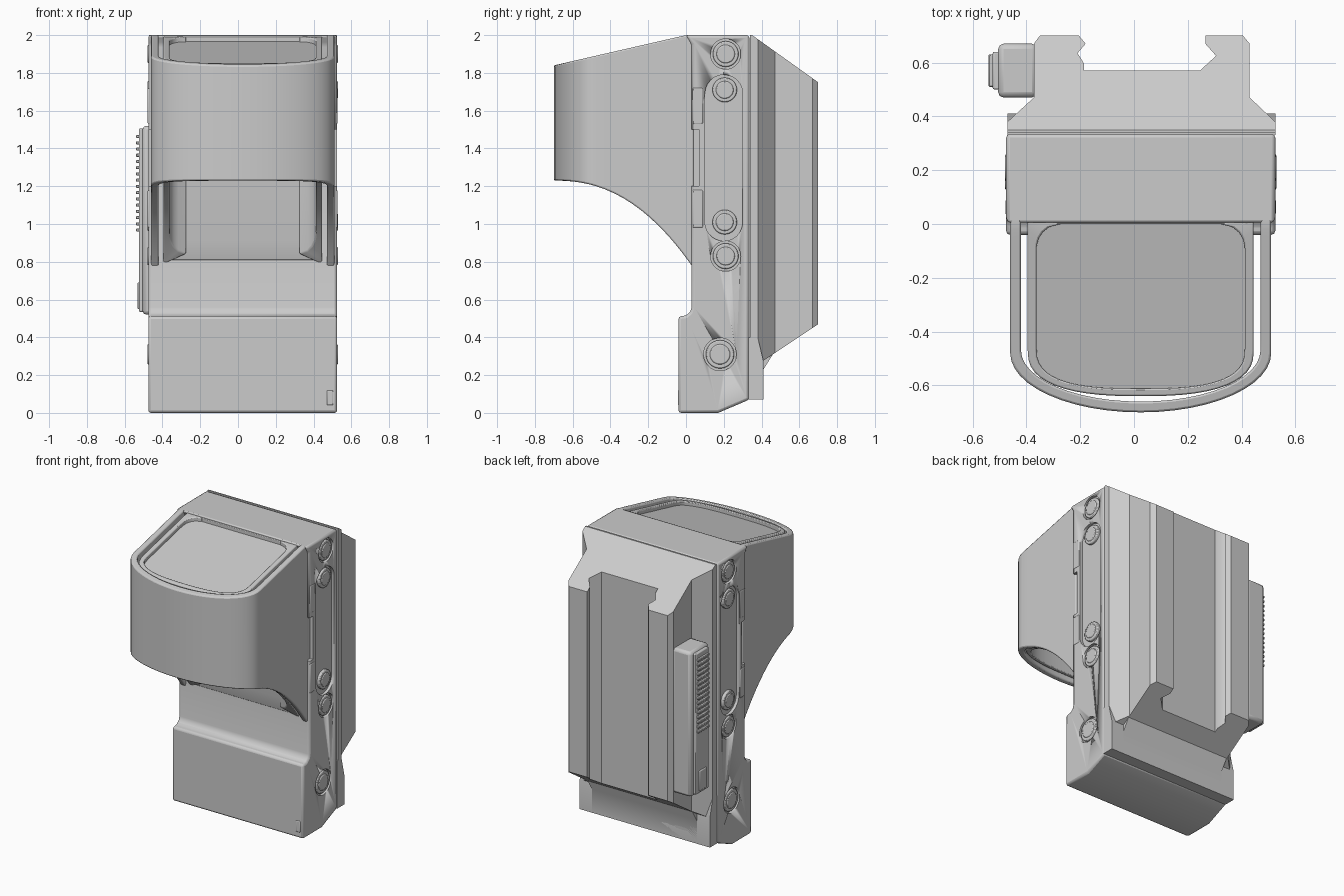
import bpy, bmesh, math
from mathutils import Vector

if "Cube" in bpy.data.objects:
    bpy.data.objects.remove(bpy.data.objects["Cube"])

CX = 0.025  # centre line of the housing


def finish(name, bm, bevel=0.0, seg=2, angle=35):
    bmesh.ops.recalc_face_normals(bm, faces=bm.faces)
    me = bpy.data.meshes.new(name)
    bm.to_mesh(me)
    bm.free()
    ob = bpy.data.objects.new(name, me)
    bpy.context.collection.objects.link(ob)
    if bevel:
        m = ob.modifiers.new("bevel", 'BEVEL')
        m.width, m.segments, m.limit_method = bevel, seg, 'ANGLE'
    bpy.context.view_layer.objects.active = ob
    for o in bpy.context.selected_objects:
        o.select_set(False)
    ob.select_set(True)
    bpy.ops.object.shade_smooth_by_angle(angle=math.radians(angle))
    return ob


def extrude(bm, pts, offset):
    face = bm.faces.new([bm.verts.new(p) for p in pts])
    g = bmesh.ops.extrude_face_region(bm, geom=[face])
    bmesh.ops.translate(bm, vec=offset,
                        verts=[v for v in g['geom'] if isinstance(v, bmesh.types.BMVert)])


def side_prism(bm, yz, x0, x1):
    extrude(bm, [(x0, y, z) for y, z in yz], (x1 - x0, 0, 0))


def box(bm, x0, x1, y0, y1, z0, z1):
    side_prism(bm, [(y0, z0), (y1, z0), (y1, z1), (y0, z1)], x0, x1)


def capsule(y, z0, z1, r, n=12):
    top = [(y + r * math.cos(math.pi * i / n), z1 + r * math.sin(math.pi * i / n)) for i in range(n + 1)]
    bot = [(y - r * math.cos(math.pi * i / n), z0 - r * math.sin(math.pi * i / n)) for i in range(n + 1)]
    return top + bot


def disc(y, z, r, n=28):
    return [(y + r * math.cos(math.tau * i / n), z + r * math.sin(math.tau * i / n)) for i in range(n)]


# Main housing with the thicker battery end at the bottom
bm = bmesh.new()
side_prism(bm, [(-0.04, 0), (0.17, 0), (0.335, 0.07), (0.335, 2), (0.0, 2), (0.03, 1.95), (0.03, 0.56),
                (0.022, 0.535), (0.0, 0.515), (-0.04, 0.51)], CX - 0.5, CX + 0.5)
body = finish("housing", bm, 0.014)

# Side recesses: long slot, screw dimples and a shallow front pocket
SCREWS = [(0.21, 1.9, 0.068), (0.21, 0.83, 0.068), (0.18, 0.31, 0.075)]
bm = bmesh.new()
for s in (-1, 1):
    a, b = CX + s * 0.48, CX + s * 0.55
    side_prism(bm, capsule(0.20, 1.01, 1.69, 0.1), a, b)
    for y, z, r in SCREWS:
        side_prism(bm, disc(y, z, r + 0.012), a, b)
    box(bm, CX + s * 0.475, b, 0.0, 0.07, 1.2, 1.5)
cut = finish("side_recess_cutter", bm)
cut.hide_render = True
cut.hide_viewport = True
m = body.modifiers.new("recess", 'BOOLEAN')
m.object, m.operation, m.solver = cut, 'DIFFERENCE', 'EXACT'

# Screw heads on both sides
bm = bmesh.new()
for s in (-1, 1):
    for y, z, r in SCREWS + [(0.205, 1.71, 0.065), (0.205, 1.01, 0.065)]:
        side_prism(bm, disc(y, z, r), CX + s * 0.46, CX + s * 0.499)
        side_prism(bm, disc(y, z, r * 0.72), CX + s * 0.46, CX + s * 0.504)
finish("side_screws", bm, 0.006)

# Small side clamps next to the hood and the battery latch
bm = bmesh.new()
for s in (-1, 1):
    for z0, z1 in ((0.98, 1.18), (1.53, 1.72)):
        box(bm, CX + s * 0.47, CX + s * 0.503, 0.035, 0.09, z0, z1)
box(bm, 0.47, 0.505, -0.043, 0.02, 0.04, 0.12)
finish("side_clamps", bm, 0.006)


# Hood helpers: height limits by depth, and a U-shaped outline
def z_top(y):
    return min(2.0, 2.0 + 0.229 * y)


def z_bottom(y):
    return 1.23 - 0.45 * (max(0, y + 0.70) / 0.73) ** 2.3


def outline(hw, y0, yc, yf, p=1.0, r=0.0):
    half = []
    for i in range(14):
        y = y0 + (yc - y0) * (i / 14) ** 1.4
        x = hw
        if r and y > -r:
            x = hw - r + math.sqrt(max(0, r * r - (y + r) ** 2))
        half.append((x, y))
    for i in range(13):
        t = math.pi / 2 * i / 12
        half.append((hw * max(0, math.cos(t)) ** p, yc - (yc - yf) * math.sin(t) ** p))
    half[-1] = (0.0, yf)
    return half + [(-x, y) for x, y in reversed(half[:-1])]


def wall(name, outer, inner, dt=0.0, db=0.0, bevel=0.008):
    bm = bmesh.new()
    rings = []
    for (xo, yo), (xi, yi) in zip(outer, inner):
        rings.append([bm.verts.new((CX + x, y, z)) for x, y, z in (
            (xo, yo, z_top(yo) - dt), (xi, yi, z_top(yi) - dt),
            (xi, yi, z_bottom(yi) + db), (xo, yo, z_bottom(yo) + db))])
    for a, b in zip(rings, rings[1:]):
        for k in range(4):
            bm.faces.new((a[k], a[(k + 1) % 4], b[(k + 1) % 4], b[k]))
    bm.faces.new(rings[0])
    bm.faces.new(rings[-1])
    return finish(name, bm, bevel, 2, 40)


# Outer hood shield and inner window frame, separated by a thin gap
wall("hood_shield", outline(0.485, 0.04, -0.48, -0.70), outline(0.445, 0.04, -0.47, -0.66))
window = outline(0.387, 0.0, -0.46, -0.612, 0.72, 0.09)
wall("window_frame", outline(0.42, 0.04, -0.47, -0.64, 0.78), window, 0.008, 0.02, 0.006)

# Window glass set just below the rim
bm = bmesh.new()
extrude(bm, [(CX + x, y, z_top(y) - 0.035) for x, y in window], (0, 0, -0.02))
finish("window_glass", bm)

# Sloped floor under the window
bm = bmesh.new()
side_prism(bm, [(0.05, 0.81), (0.025, 0.81), (0.0, 0.91), (0.0, 1.99), (0.05, 1.99)], CX - 0.42, CX + 0.42)
finish("hood_floor", bm, 0.004)

# Rail mount: cross-section extruded upwards, then cut to its sloping ends
section = [(-0.47, 0.34), (0.525, 0.34), (0.525, 0.38), (0.43, 0.47), (0.43, 0.67), (0.405, 0.70),
           (0.265, 0.70), (0.265, 0.67), (0.305, 0.625), (0.245, 0.57), (-0.185, 0.57), (-0.185, 0.595),
           (-0.21, 0.635), (-0.18, 0.67), (-0.205, 0.70), (-0.35, 0.70), (-0.372, 0.67), (-0.372, 0.47),
           (-0.47, 0.38)]
bm = bmesh.new()
extrude(bm, [(x, y, 0.1) for x, y in section], (0, 0, 1.9))
for (y0, z0), (y1, z1), up in (((0.35, 2.0), (0.70, 1.75), 1), ((0.46, 0.31), (0.70, 0.47), -1)):
    d = Vector((0, y1 - y0, z1 - z0))
    no = Vector((0, -d.z, d.y)) * up
    g = bmesh.ops.bisect_plane(bm, geom=bm.verts[:] + bm.edges[:] + bm.faces[:], plane_co=(0, y0, z0),
                               plane_no=no, clear_outer=True)
    bmesh.ops.holes_fill(bm, edges=[e for e in bm.edges if e.is_boundary], sides=0)
finish("rail_mount", bm)

# Lower lip of the rail mount
bm = bmesh.new()
side_prism(bm, [(0.33, 0.07), (0.41, 0.07), (0.41, 0.23), (0.46, 0.31), (0.46, 0.33), (0.33, 0.33)], -0.37, 0.43)
side_prism(bm, [(0.33, 0.07), (0.41, 0.07), (0.41, 0.275), (0.38, 0.4), (0.33, 0.4)], -0.47, 0.525)
finish("mount_lip", bm)

# Clamp bar, its cover strip, grip ridges and locking tab
bm = bmesh.new()
box(bm, -0.505, -0.36, 0.47, 0.67, 0.52, 1.52)
finish("clamp_bar", bm, 0.02)
bm = bmesh.new()
box(bm, -0.525, -0.49, 0.50, 0.64, 0.535, 1.505)
box(bm, -0.532, -0.50, 0.53, 0.61, 0.55, 0.69)
finish("clamp_lever", bm, 0.006)
bm = bmesh.new()
for i in range(16):
    z = 0.96 + i * 0.033
    box(bm, -0.54, -0.515, 0.51, 0.63, z, z + 0.016)
finish("grip_ridges", bm, 0.003, 1)
